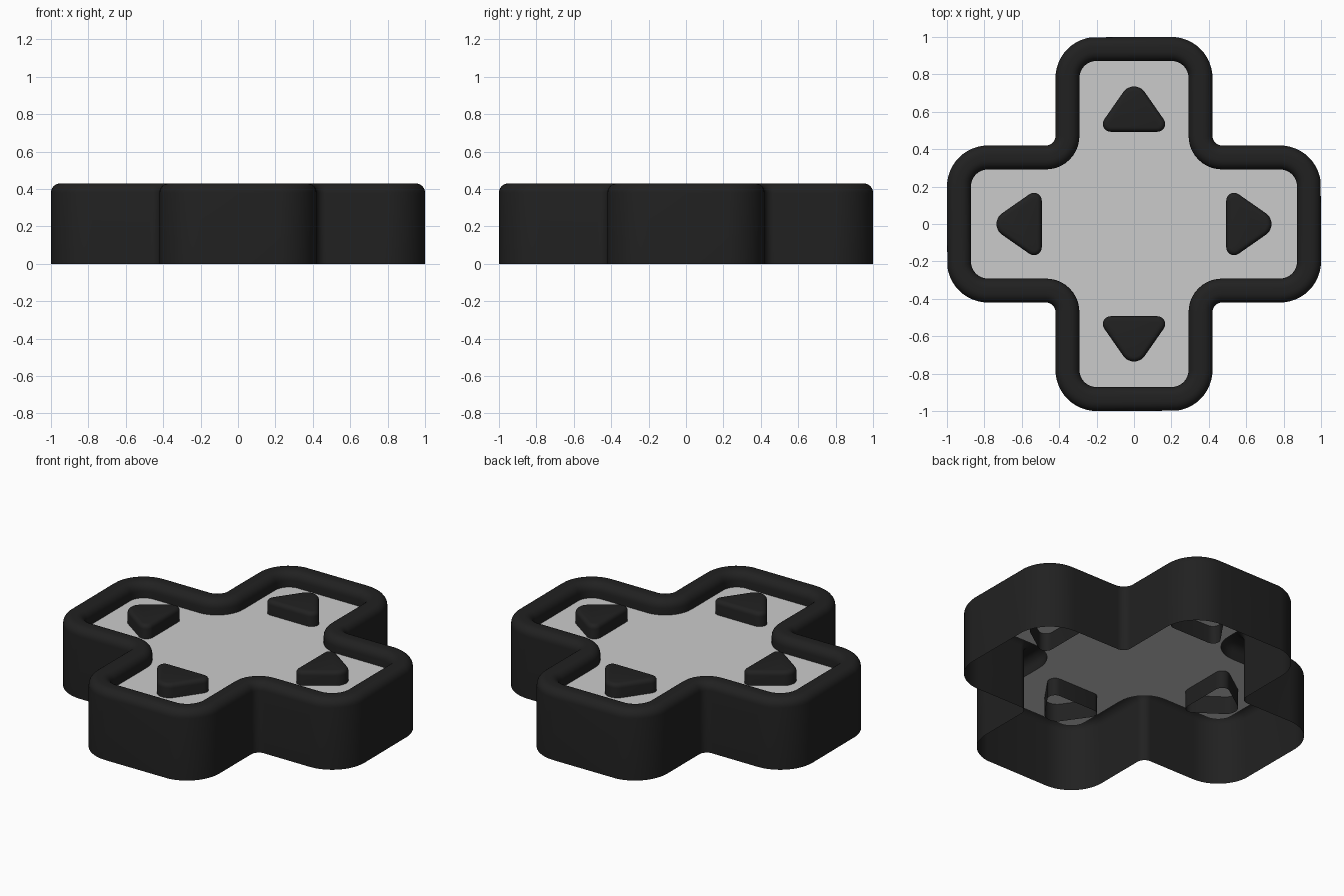
import bpy
from math import sin, cos, pi, radians, asin, atan2, hypot
from mathutils import Matrix

if "Cube" in bpy.data.objects:
    bpy.data.objects.remove(bpy.data.objects["Cube"])

black = bpy.data.materials.new("black_plastic")
black.diffuse_color = (0.015, 0.015, 0.015, 1)
black.use_nodes = True
black.node_tree.nodes["Principled BSDF"].inputs["Base Color"].default_value = black.diffuse_color


def arc(cx, cy, r, a0, a1, n):
    return [(cx + r * cos(radians(a0 + (a1 - a0) * i / n)),
             cy + r * sin(radians(a0 + (a1 - a0) * i / n))) for i in range(n + 1)]


def cross_outline(d):
    """Rounded plus shape, inset by d."""
    arm = (arc(0.47, -0.47, 0.05 + d, 180, 90, 10)
           + arc(0.78, -0.20, 0.22 - d, -90, 0, 12)
           + arc(0.78, 0.20, 0.22 - d, 0, 90, 12)[1:])
    pts = []
    for k in range(4):
        c, s = round(cos(k * pi / 2)), round(sin(k * pi / 2))
        pts += [(x * c - y * s, x * s + y * c) for x, y in arm]
    return pts


def arrow_outline(d):
    """Rounded triangle pointing to +y, inset by d."""
    bx, by, br, ty, tr = 0.125, 0.535, 0.042, 0.665, 0.070
    a = (atan2(ty - by, -bx) - pi / 2 - asin((tr - br) / hypot(bx, ty - by))) * 180 / pi
    return (arc(bx, by, br - d, -90, a, 8) + arc(0, ty, tr - d, a, 180 - a, 10)
            + arc(-bx, by, br - d, 180 - a, 270, 8))


def loft(name, outline, profile, cap=False, mat=None):
    """Stack inset outlines along a profile of (inset, height)."""
    verts, faces = [], []
    n = len(outline(0))
    for d, z in profile:
        verts += [(x, y, z) for x, y in outline(d)]
    for j in range(len(profile) - 1):
        for i in range(n):
            k = (i + 1) % n
            faces.append((j * n + i, j * n + k, (j + 1) * n + k, (j + 1) * n + i))
    if cap:
        faces.append(tuple(range((len(profile) - 1) * n, len(profile) * n)))
    me = bpy.data.meshes.new(name)
    me.from_pydata(verts, [], faces)
    me.update()
    ob = bpy.data.objects.new(name, me)
    bpy.context.collection.objects.link(ob)
    if mat:
        me.materials.append(mat)
    bpy.ops.object.select_all(action='DESELECT')
    ob.select_set(True)
    bpy.context.view_layer.objects.active = ob
    bpy.ops.object.shade_smooth_by_angle(angle=radians(35))
    return ob


H, R, W, PLATE = 0.43, 0.05, 0.128, 0.34
round_out = [(R - R * cos(t * pi / 12), H - R + R * sin(t * pi / 12)) for t in range(7)]
round_in = [(W - d, z) for d, z in reversed(round_out)]

# outer shell with rounded rim, open underneath
loft("rim", cross_outline, [(0, 0)] + round_out + round_in + [(W, PLATE)], mat=black)

# grey face plate inside the rim
loft("face_plate", cross_outline, [(W, PLATE)], cap=True)

# four arrow buttons passing through the plate, open underneath
r = 0.025
edge = [(r - r * cos(t * pi / 8), 0.425 - r + r * sin(t * pi / 8)) for t in range(5)]
for k, side in enumerate(("back", "left", "front", "right")):
    ob = loft(side + "_arrow", arrow_outline, [(0, 0.23)] + edge, cap=True, mat=black)
    ob.data.transform(Matrix.Rotation(k * pi / 2, 4, 'Z'))
